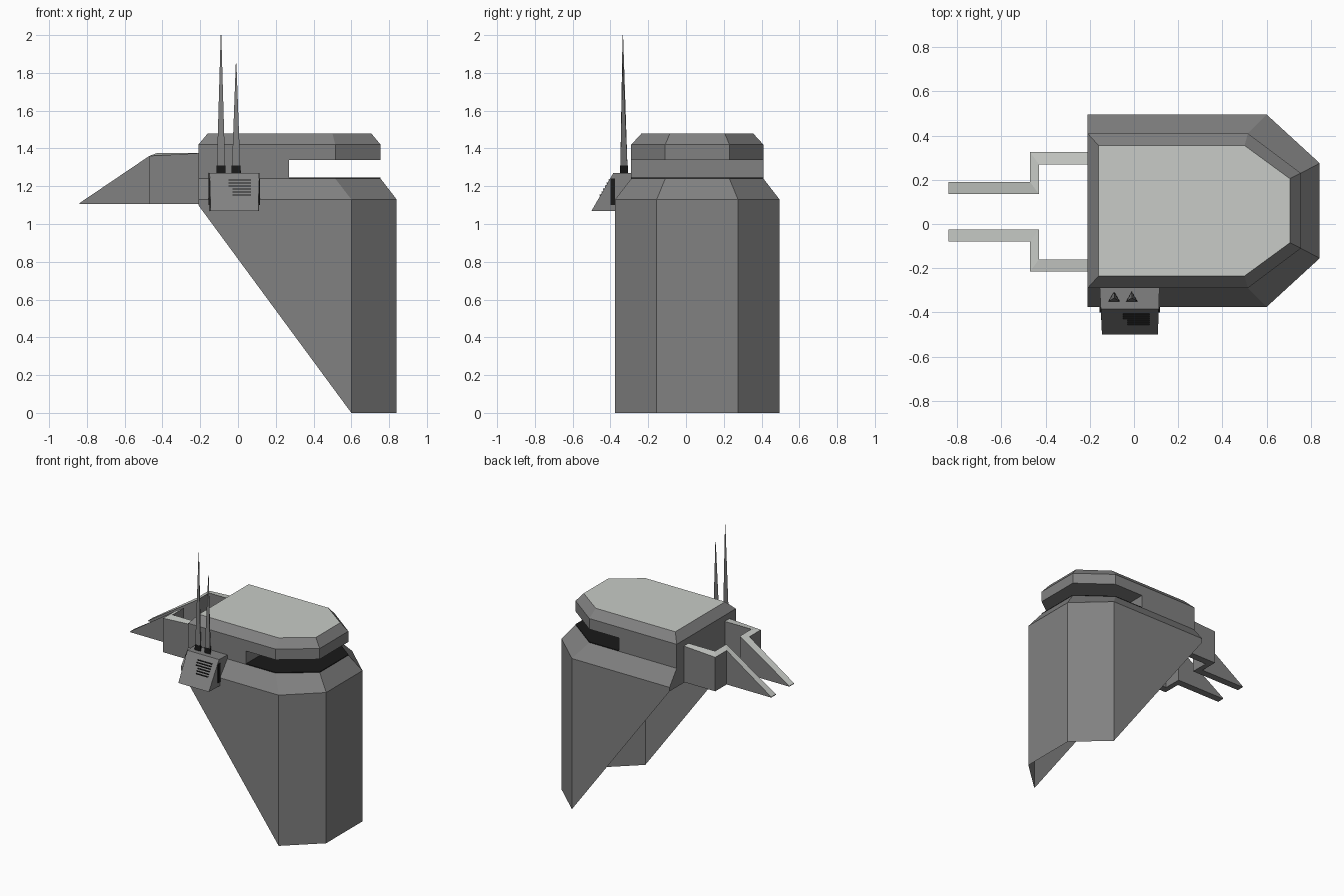
import bpy, bmesh, math
from mathutils import Vector

cube = bpy.data.objects.get("Cube")
if cube:
    bpy.data.objects.remove(cube)


def material(name, rgb):
    m = bpy.data.materials.new(name)
    m.use_nodes = True
    m.diffuse_color = (*rgb, 1)
    m.node_tree.nodes["Principled BSDF"].inputs["Base Color"].default_value = (*rgb, 1)
    return m


GREY = material("hull grey", (0.22, 0.22, 0.22))
LIGHT = material("light grey", (0.58, 0.6, 0.57))
BLACK = material("black", (0.01, 0.01, 0.01))
MID = 0.06  # centre line of the body in y


def finish(bm, name, mats, rule=None):
    bmesh.ops.recalc_face_normals(bm, faces=bm.faces)
    if rule:
        for f in bm.faces:
            f.material_index = rule(f)
    me = bpy.data.meshes.new(name)
    bm.to_mesh(me)
    bm.free()
    for m in mats:
        me.materials.append(m)
    ob = bpy.data.objects.new(name, me)
    bpy.context.collection.objects.link(ob)
    return ob


def loft(rings, bottom=True):
    """Skin matching rings of points and cap the ends."""
    bm = bmesh.new()
    loops = [[bm.verts.new(p) for p in r] for r in rings]
    n = len(loops[0])
    for a, b in zip(loops, loops[1:]):
        for i in range(n):
            j = (i + 1) % n
            bm.faces.new((a[i], a[j], b[j], b[i]))
    bm.faces.new(loops[-1])
    if bottom:
        bm.faces.new(loops[0][::-1])
    return bm


def prow(z, back, corner, tip, half, tip_half):
    """Six-sided plan with a blunt point towards +x."""
    side = [(back, -half), (corner, -half), (tip, -tip_half)]
    return [(x, MID + y, z) for x, y in side] + [(x, MID - y, z) for x, y in side[::-1]]


def deck(z):
    return prow(z, -0.21, 0.515, 0.755, 0.35, 0.17)


def box(x0, x1, y0, y1, z0, z1):
    return loft([[(x0, y0, z), (x1, y0, z), (x1, y1, z), (x0, y1, z)] for z in (z0, z1)])


# Hollow lower hull, cut off along a slope and open underneath
hull = loft([prow(z, -0.21, 0.6, 0.84, 0.435, 0.215) for z in (0, 1.13)] + [deck(1.24)], False)
bmesh.ops.bisect_plane(hull, geom=hull.verts[:] + hull.edges[:] + hull.faces[:],
                       plane_co=(0.6, 0, 0), plane_no=(1.1, 0, 0.81), clear_inner=True)
finish(hull, "lower_hull", [GREY])

# Cabin block, dark deck in front of it, and overhanging roof
finish(box(-0.21, 0.27, MID - 0.35, MID + 0.35, 1.24, 1.34), "cabin_block", [GREY])
plate = loft([deck(1.24), deck(1.245)])
bmesh.ops.bisect_plane(plate, geom=plate.verts[:] + plate.edges[:] + plate.faces[:],
                       plane_co=(0.27, 0, 0), plane_no=(1, 0, 0), clear_inner=True)
finish(plate, "dark_deck", [BLACK])
roof = loft([deck(1.34), deck(1.42), prow(1.48, -0.16, 0.5, 0.705, 0.295, 0.145)])
finish(roof, "roof", [GREY, LIGHT], lambda f: int(f.normal.z > 0.9))

# Cranked rear arms ending in tapered prongs, light on top
for side, name in ((1, "left"), (-1, "right")):
    plan = [(-0.21, 0.215), (-0.43, 0.215), (-0.43, 0.08), (-0.84, 0.08),
            (-0.84, 0.135), (-0.47, 0.135), (-0.47, 0.27), (-0.21, 0.27)]
    top = lambda x: 1.375 if x > -0.46 else 1.36 - 0.25 * (-0.47 - x) / 0.37
    outer, inner = plan[4:], plan[3::-1]
    bm = bmesh.new()
    rows = []
    # Walk both edges together so each segment is one clean block
    for (xo, yo), (xi, yi) in zip(outer, inner):
        y0, y1 = 0.055 + side * yi, 0.055 + side * yo
        rows.append([bm.verts.new(p) for p in (
            (xi, y0, 1.105), (xo, y1, 1.105),
            (xo, y1, max(top(xo), 1.108)), (xi, y0, max(top(xi), 1.108)))])
    for a, b in zip(rows, rows[1:]):
        for i in range(4):
            j = (i + 1) % 4
            bm.faces.new((a[i], a[j], b[j], b[i]))
    bm.faces.new(rows[0])
    bm.faces.new(rows[-1])
    finish(bm, name + "_rear_arm", [GREY, LIGHT], lambda f: int(f.normal.z > 0.4))

# Equipment box hung on the front side, with a sloping face
finish(loft([[(-0.145, -0.5, 1.07), (0.108, -0.5, 1.07), (0.115, -0.29, 1.07), (-0.155, -0.29, 1.07)],
             [(-0.15, -0.385, 1.27), (0.112, -0.385, 1.27), (0.115, -0.29, 1.27), (-0.155, -0.29, 1.27)]]),
       "equipment_box", [GREY])

# Dark grille slats on the sloping face
for i in range(6):
    z = 1.15 + i * 0.016
    y = -0.5 + (z - 1.07) * 0.575
    finish(box(-0.05 + 0.02 * (i < 3), 0.07, y - 0.003, y + 0.005, z, z + 0.006),
           "grille_slat_%d" % (i + 1), [BLACK])

# Dark side vents on the box
for x, name in ((-0.153, "right"), (0.113, "left")):
    finish(box(x - 0.004, x + 0.004, -0.4, -0.375, 1.1, 1.24), name + "_box_vent", [BLACK])

# Three-sided whip antennas with dark feet
for x, tip, name in ((-0.09, 2.0, "tall"), (-0.01, 1.85, "short")):
    def tri(z, r):
        return [(x + r * math.cos(a), -0.335 + r * math.sin(a), z)
                for a in (math.radians(90 + 120 * k) for k in range(3))]
    finish(loft([tri(1.27, 0.029), tri(1.31, 0.027)]), name + "_antenna_foot", [BLACK])
    finish(loft([tri(1.31, 0.025), tri(tip, 0.002)]), name + "_antenna", [GREY])
